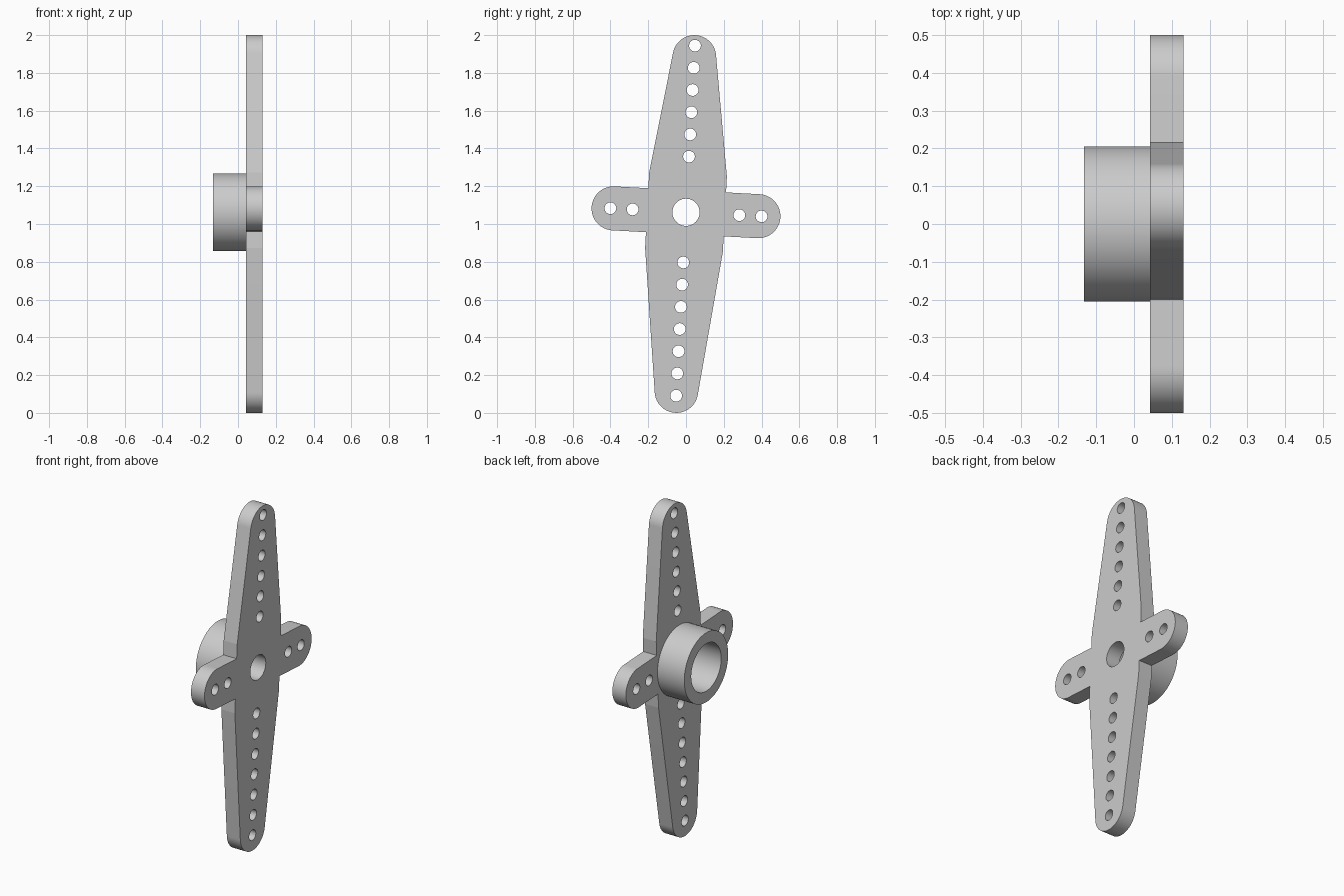
import bpy, bmesh
from math import sin, cos, pi, radians
from mathutils import Matrix

if "Cube" in bpy.data.objects:
    bpy.data.objects.remove(bpy.data.objects["Cube"], do_unlink=True)

grey = bpy.data.materials.new("light grey plastic")
grey.use_nodes = True
grey.diffuse_color = (0.6, 0.6, 0.6, 1)
grey.node_tree.nodes["Principled BSDF"].inputs["Base Color"].default_value = grey.diffuse_color

CENTRE_Z = 1.062
TILT = radians(-3.08)


def arc(cx, cy, r, start, end, steps=40):
    """Points along an arc, angles in degrees."""
    angles = [radians(start + (end - start) * i / steps) for i in range(steps + 1)]
    return [(cx + r * cos(a), cy + r * sin(a)) for a in angles]


def circle(cx, cy, r):
    return arc(cx, cy, r, 0, 360, 64)[:-1]


def extruded(name, loops, x0, x1):
    """Fill nested outlines and extrude them along x."""
    curve = bpy.data.curves.new(name + "_profile", "CURVE")
    curve.dimensions = "2D"
    curve.fill_mode = "BOTH"
    curve.extrude = (x1 - x0) / 2
    for loop in loops:
        spline = curve.splines.new("POLY")
        spline.points.add(len(loop) - 1)
        for point, (a, b) in zip(spline.points, loop):
            point.co = (a, b, 0, 1)
        spline.use_cyclic_u = True
    helper = bpy.data.objects.new(name + "_helper", curve)
    bpy.context.collection.objects.link(helper)
    bpy.context.view_layer.update()
    graph = bpy.context.evaluated_depsgraph_get()
    mesh = bpy.data.meshes.new_from_object(helper.evaluated_get(graph))
    bpy.data.objects.remove(helper, do_unlink=True)

    # Weld, then stand the profile upright in the y-z plane
    stand = Matrix(((0, 0, 1, (x0 + x1) / 2), (1, 0, 0, 0),
                    (0, 1, 0, CENTRE_Z), (0, 0, 0, 1)))
    bm = bmesh.new()
    bm.from_mesh(mesh)
    bmesh.ops.remove_doubles(bm, verts=bm.verts, dist=0.0001)
    bm.transform(stand @ Matrix.Rotation(TILT, 4, "Z"))
    bmesh.ops.recalc_face_normals(bm, faces=bm.faces)
    bm.to_mesh(mesh)
    bm.free()
    mesh.name = name
    mesh.materials.clear()
    mesh.materials.append(grey)
    obj = bpy.data.objects.new(name, mesh)
    bpy.context.collection.objects.link(obj)
    bpy.ops.object.select_all(action="DESELECT")
    obj.select_set(True)
    bpy.context.view_layer.objects.active = obj
    bpy.ops.object.shade_smooth_by_angle(angle=radians(6.5))
    return obj


# Cross-shaped plate: tapered long arms and short round-ended side arms
W, SHOULDER = 0.206, 0.2      # half width and height of the middle block
TIP_R, SIDE_R = 0.115, 0.1165
TOP, BOTTOM, SIDE = 0.824, -0.948, 0.384

outline = (
    [(W, SIDE_R), (W, SHOULDER)]
    + arc(0, TOP, TIP_R, 8.2, 171.8)
    + [(-W, SHOULDER), (-W, SIDE_R)]
    + arc(-SIDE, 0, SIDE_R, 90, 270)
    + [(-W, -SIDE_R), (-W, -SHOULDER)]
    + arc(0, BOTTOM, TIP_R, 186.9, 353.1)
    + [(W, -SHOULDER), (W, -SIDE_R)]
    + arc(SIDE, 0, SIDE_R, -90, 90)
)

# Rows of small holes along each arm, plus the central screw hole
HOLE_R, PITCH = 0.031, 0.1177
holes = [circle(0, 0.295 + i * PITCH, HOLE_R) for i in range(6)]
holes += [circle(0, -0.266 - i * PITCH, HOLE_R) for i in range(7)]
holes += [circle(s * (0.283 + i * PITCH), 0, HOLE_R) for s in (-1, 1) for i in range(2)]
holes.append(circle(0, 0, 0.072))
extruded("arm_plate", [outline] + holes, 0.043, 0.131)

# Hollow hub standing on the back of the plate
extruded("hub_collar", [circle(0, 0, 0.205), circle(0, 0, 0.14)], -0.132, 0.043)
